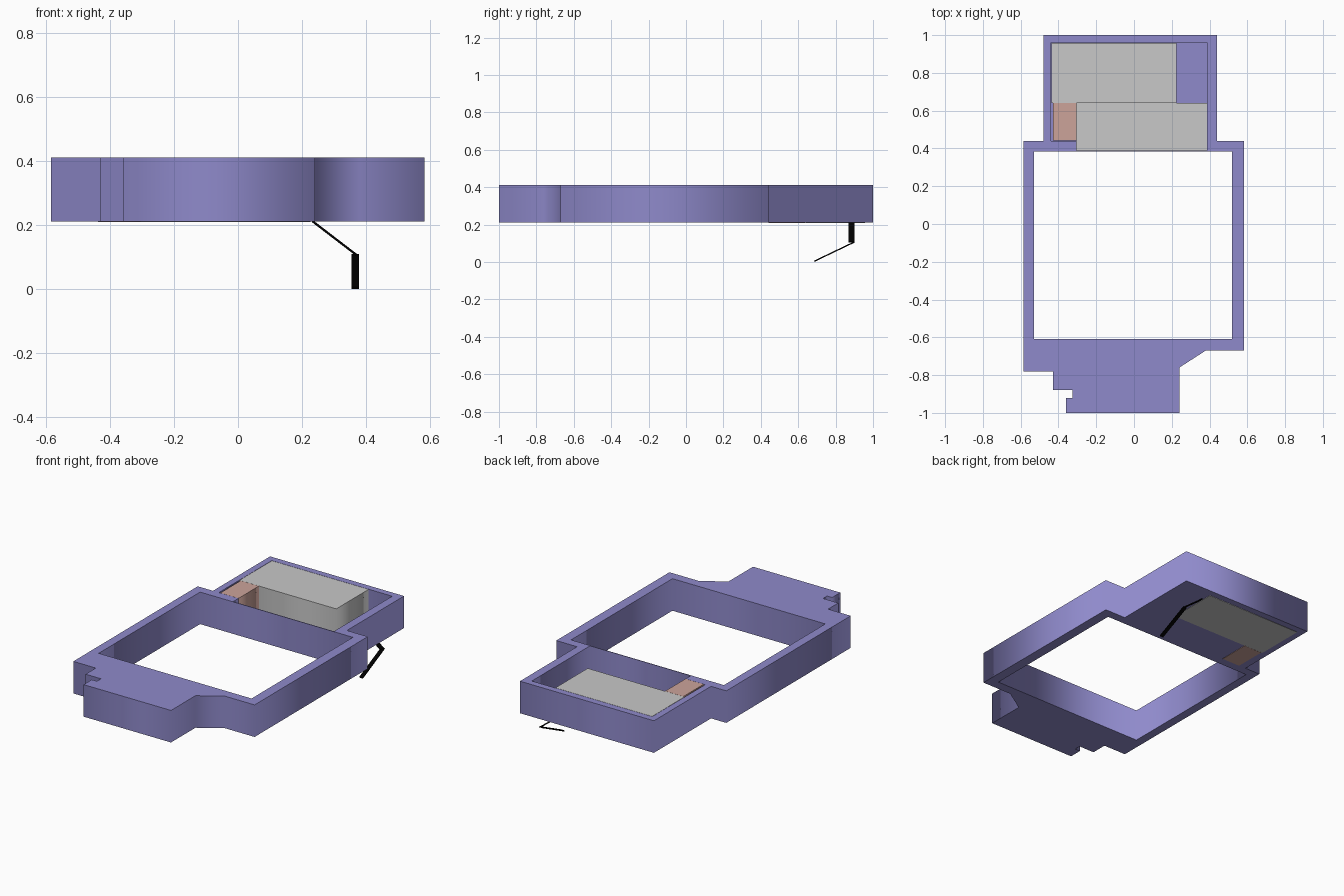
import bpy
import bmesh
from mathutils import Vector

cube = bpy.data.objects.get("Cube")
if cube:
    bpy.data.objects.remove(cube, do_unlink=True)

BOTTOM, TOP = 0.212, 0.411


def material(name, rgb):
    mat = bpy.data.materials.new(name)
    mat.use_nodes = True
    color = (*rgb, 1)
    mat.diffuse_color = color
    mat.node_tree.nodes["Principled BSDF"].inputs["Base Color"].default_value = color
    return mat


violet = material("violet", (0.275, 0.254, 0.597))
grey = material("light grey", (0.578, 0.578, 0.578))
salmon = material("salmon", (0.604, 0.366, 0.323))
black = material("black", (0, 0, 0))


def rectangle(x0, x1, y0, y1):
    return [(x0, y0), (x1, y0), (x1, y1), (x0, y1)]


def prism(name, loops, z0, z1, mat):
    """Extrude an outline, with any further loops as holes."""
    curve = bpy.data.curves.new(name, "CURVE")
    curve.dimensions = "2D"
    curve.fill_mode = "BOTH"
    curve.extrude = (z1 - z0) / 2
    for loop in loops:
        spline = curve.splines.new("POLY")
        spline.points.add(len(loop) - 1)
        for point, (x, y) in zip(spline.points, loop):
            point.co = (x, y, 0, 1)
        spline.use_cyclic_u = True
    curve.materials.append(mat)
    obj = bpy.data.objects.new(name, curve)
    obj.location.z = (z0 + z1) / 2
    bpy.context.collection.objects.link(obj)
    bpy.ops.object.select_all(action="DESELECT")
    obj.select_set(True)
    bpy.context.view_layer.objects.active = obj
    bpy.ops.object.convert(target="MESH")
    return bpy.context.view_layer.objects.active


def ribbon(name, start, end, across, thickness, mat):
    """Flat strip between two points, widened along the across vector."""
    start, end, across = Vector(start), Vector(end), Vector(across)
    normal = (end - start).cross(across).normalized() * thickness / 2
    bm = bmesh.new()
    verts = [bm.verts.new(p + s * across / 2 + t * normal)
             for p in (start, end) for s in (-1, 1) for t in (-1, 1)]
    bmesh.ops.convex_hull(bm, input=verts)
    bmesh.ops.recalc_face_normals(bm, faces=bm.faces)
    mesh = bpy.data.meshes.new(name)
    bm.to_mesh(mesh)
    bm.free()
    mesh.materials.append(mat)
    bpy.context.collection.objects.link(bpy.data.objects.new(name, mesh))


# Frame with a large open window and a compartment behind it
outline = [(-0.48, 1), (-0.48, 0.44), (-0.585, 0.44), (-0.585, -0.78),
           (-0.43, -0.78), (-0.43, -0.88), (-0.325, -0.88), (-0.325, -0.92),
           (-0.36, -0.92), (-0.36, -1), (0.24, -1), (0.24, -0.76),
           (0.38, -0.67), (0.583, -0.67), (0.583, 0.44), (0.44, 0.44), (0.44, 1)]
window = rectangle(-0.53, 0.52, -0.61, 0.385)
compartment = [(-0.305, 0.389), (0.387, 0.389), (0.387, 0.96),
               (-0.44, 0.96), (-0.44, 0.44), (-0.305, 0.44)]
prism("frame", [outline, window, compartment], BOTTOM, TOP, violet)
prism("compartment_floor", [compartment], BOTTOM, BOTTOM + 0.006, violet)

# Blocks inside the compartment
prism("rear_block", [rectangle(-0.438, 0.226, 0.641, 0.958)],
      BOTTOM - 0.002, TOP, grey)
prism("front_plate", [rectangle(-0.304, 0.386, 0.39, 0.641)],
      BOTTOM + 0.003, BOTTOM + 0.02, grey)
prism("corner_block", [rectangle(-0.43, -0.305, 0.441, 0.64)],
      BOTTOM - 0.002, TOP, salmon)

# Bent strip hanging under the compartment
ribbon("strip_upper", (0.233, 0.885, BOTTOM), (0.37, 0.885, 0.107),
       (0, 0.03, 0), 0.007, black)
ribbon("strip_lower", (0.366, 0.9, 0.107), (0.366, 0.685, 0.004),
       (0.023, 0, 0), 0.007, black)
